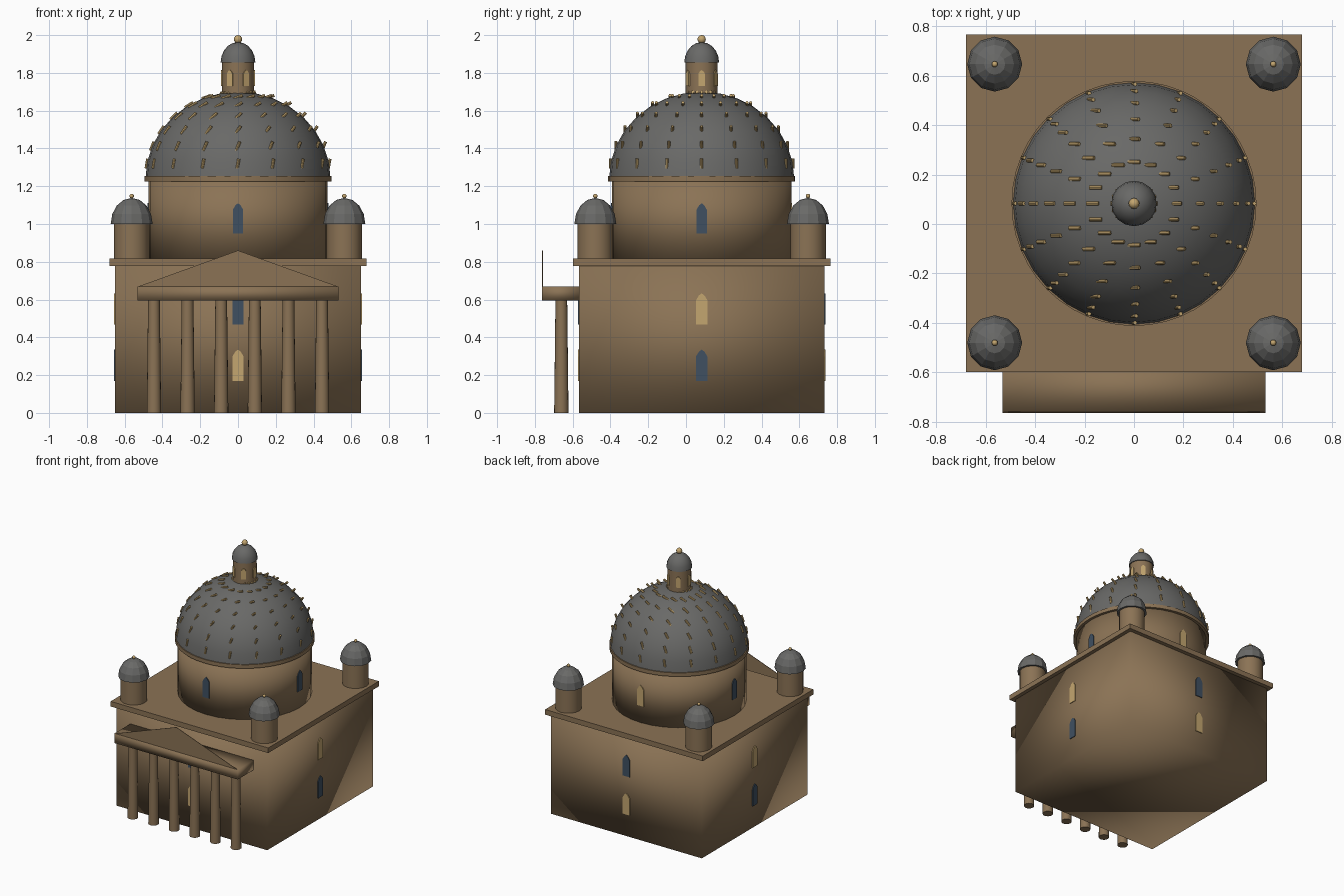
import bpy, bmesh
from math import sin, cos, pi, radians
from mathutils import Matrix, Vector

cube = bpy.data.objects.get("Cube")
if cube:
    bpy.data.objects.remove(cube, do_unlink=True)

CY = 0.083  # y of the main axis


def material(name, color):
    m = bpy.data.materials.new(name)
    m.use_nodes = True
    m.diffuse_color = (*color, 1)
    m.node_tree.nodes["Principled BSDF"].inputs["Base Color"].default_value = (*color, 1)
    return m


STONE = material("brown stone", (0.258, 0.171, 0.091))
LEAD = material("grey lead", (0.141, 0.141, 0.136))
GOLD = material("pale gold", (0.55, 0.38, 0.16))
GLASS = material("dark blue glass", (0.05, 0.08, 0.12))


def finish(name, bm, mat, shade="flat"):
    """Turn a bmesh into an object, shaded flat, smooth or by angle."""
    bmesh.ops.recalc_face_normals(bm, faces=bm.faces)
    me = bpy.data.meshes.new(name)
    bm.to_mesh(me)
    bm.free()
    me.materials.append(mat)
    ob = bpy.data.objects.new(name, me)
    bpy.context.collection.objects.link(ob)
    if shade == "smooth":
        me.shade_smooth()
    elif shade == "angle":
        bpy.ops.object.select_all(action="DESELECT")
        ob.select_set(True)
        bpy.context.view_layer.objects.active = ob
        bpy.ops.object.shade_smooth_by_angle(angle=radians(40))
    return ob


def box(name, lo, hi, mat, shade="flat"):
    bm = bmesh.new()
    bmesh.ops.create_cube(bm, size=1)
    lo, hi = Vector(lo), Vector(hi)
    bmesh.ops.scale(bm, vec=hi - lo, verts=bm.verts)
    bmesh.ops.translate(bm, vec=(lo + hi) / 2, verts=bm.verts)
    return finish(name, bm, mat, shade)


def post(name, x, y, z0, z1, r0, r1, sides, mat, shade="angle"):
    bm = bmesh.new()
    bmesh.ops.create_cone(bm, cap_ends=True, segments=sides, radius1=r0, radius2=r1,
                          depth=z1 - z0, matrix=Matrix.Translation((x, y, (z0 + z1) / 2)))
    return finish(name, bm, mat, shade)


def cap(name, x, y, z, r, h, sides, rings, mat, shade="angle"):
    """Closed half ellipsoid, built from stacked rings."""
    bm = bmesh.new()
    bmesh.ops.create_uvsphere(bm, u_segments=sides, v_segments=rings * 2, radius=1)
    low = [v for v in bm.verts if v.co.z < -0.001]
    bmesh.ops.delete(bm, geom=low, context="VERTS")
    bmesh.ops.holes_fill(bm, edges=[e for e in bm.edges if e.is_boundary], sides=0)
    bmesh.ops.transform(bm, verts=bm.verts,
                        matrix=Matrix.Translation((x, y, z)) @ Matrix.Diagonal((r, r, h, 1)))
    return finish(name, bm, mat, shade)


def ball(name, x, y, z, r):
    bm = bmesh.new()
    bmesh.ops.create_uvsphere(bm, u_segments=12, v_segments=8, radius=r,
                              matrix=Matrix.Translation((x, y, z)))
    return finish(name, bm, GOLD, "angle")


def window(name, dist, angle, z, w, h, mat):
    """Thin arched plate facing outwards at an angle around the main axis."""
    outline = [(-1, 0), (1, 0), (1, 0.78), (0.5, 0.93), (0, 1), (-0.5, 0.93), (-1, 0.78)]
    bm = bmesh.new()
    face = bm.faces.new([bm.verts.new((0, u * w / 2, v * h)) for u, v in outline])
    ext = bmesh.ops.extrude_face_region(bm, geom=[face])["geom"]
    bmesh.ops.translate(bm, vec=(0.008, 0, 0),
                        verts=[g for g in ext if isinstance(g, bmesh.types.BMVert)])
    bmesh.ops.transform(bm, verts=bm.verts, matrix=Matrix.Translation((0, CY, z))
                        @ Matrix.Rotation(angle, 4, "Z") @ Matrix.Translation((dist, 0, 0)))
    return finish(name, bm, mat)


# Main block and cornice
box("main_block", (-0.65, CY - 0.65, 0), (0.65, CY + 0.65, 0.79), STONE, "smooth")
box("cornice", (-0.68, CY - 0.682, 0.778), (0.68, CY + 0.682, 0.818), STONE)

# Portico: columns, beam and flat gable
for i in range(6):
    post(f"column_{i + 1}", (i - 2.5) * 0.178, -0.66, 0, 0.6, 0.038, 0.031, 16, STONE)
box("portico_beam", (-0.532, -0.763, 0.595), (0.532, CY - 0.65, 0.67), STONE, "smooth")
bm = bmesh.new()
bm.faces.new([bm.verts.new(p) for p in
              ((-0.532, -0.76, 0.668), (0.532, -0.76, 0.668), (0, -0.76, 0.86))])
gable = finish("portico_gable", bm, STONE)
thick = gable.modifiers.new("thickness", "SOLIDIFY")
thick.thickness = 0.004
thick.offset = 0

# Drum, ring and main dome
post("drum", 0, CY, 0.81, 1.24, 0.475, 0.475, 32, STONE, "smooth")
post("dome_ring", 0, CY, 1.226, 1.255, 0.495, 0.495, 48, STONE)
cap("main_dome", 0, CY, 1.24, 0.49, 0.46, 32, 8, LEAD)

# Rods studding the dome, all leaning towards +x
bm = bmesh.new()
for row in range(7):
    e = radians(10 + 12 * row)
    for k in range(16):
        a = k * pi / 8
        spot = Vector((0.49 * cos(e) * cos(a), CY + 0.49 * cos(e) * sin(a), 1.24 + 0.46 * sin(e)))
        bmesh.ops.create_cone(bm, cap_ends=True, segments=8, radius1=0.008, radius2=0.008, depth=0.052,
                              matrix=Matrix.Translation(spot) @ Matrix.Rotation(e, 4, "Y"))
finish("dome_rods", bm, GOLD, "angle")

# Lantern
post("lantern", 0, CY, 1.65, 1.86, 0.085, 0.085, 16, STONE)
cap("lantern_dome", 0, CY, 1.855, 0.092, 0.108, 16, 5, LEAD)
ball("lantern_ball", 0, CY, 1.978, 0.022)
for i in range(6):
    window(f"lantern_window_{i + 1}", 0.081, i * pi / 3, 1.73, 0.034, 0.085, GOLD)

# Corner turrets
for sx, side in ((-1, "right"), (1, "left")):
    for sy, end in ((-1, "front"), (1, "back")):
        x, y, tag = sx * 0.563, CY + sy * 0.563, f"{end}_{side}"
        post("turret_" + tag, x, y, 0.81, 1.01, 0.094, 0.094, 16, STONE)
        cap("turret_dome_" + tag, x, y, 1.0, 0.111, 0.138, 12, 4, LEAD, "flat")
        ball("turret_ball_" + tag, x, y, 1.148, 0.012)

# Windows on each side of the block and drum
for i, side in enumerate(("left", "back", "right", "front")):
    a = i * pi / 2
    lower, upper = (GLASS, GOLD) if i % 2 == 0 else (GOLD, GLASS)
    window("lower_window_" + side, 0.648, a, 0.17, 0.06, 0.165, lower)
    window("upper_window_" + side, 0.648, a, 0.468, 0.06, 0.165, upper)
    window("drum_window_" + side, 0.471, a, 0.95, 0.055, 0.16, GOLD if side == "back" else GLASS)
